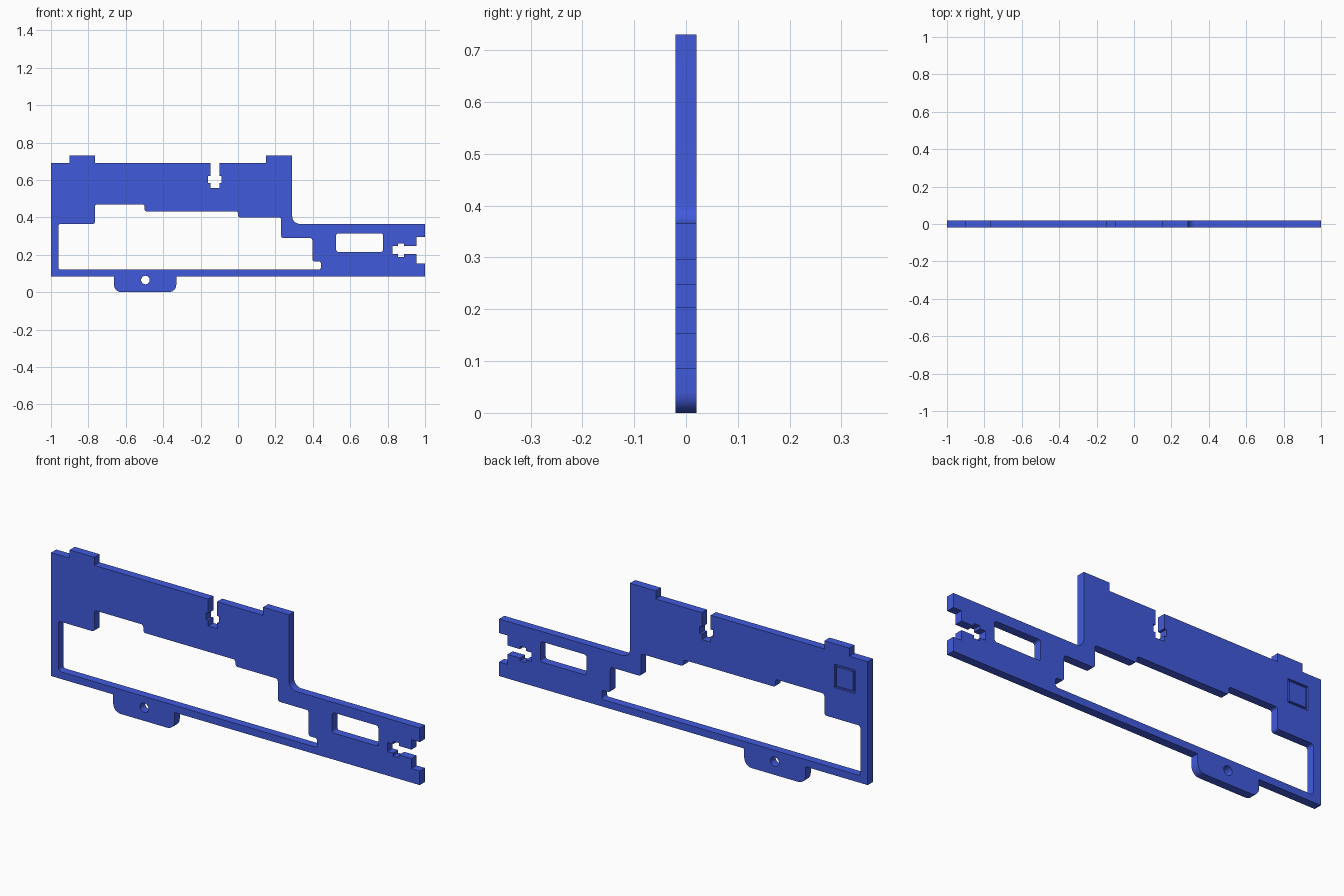
import bpy
import bmesh
from math import pi, tau, cos, sin
from mathutils import Matrix, Vector

cube = bpy.data.objects.get("Cube")
if cube:
    bpy.data.objects.remove(cube, do_unlink=True)

HALF = 0.02   # half the plate thickness
SOFT = 0.012  # small corner radius


def rounded(points, default=0.0, steps=6):
    """Replace right-angled corners by arcs; a third value overrides the radius."""
    out = []
    for i, p in enumerate(points):
        r = p[2] if len(p) > 2 else default
        c = Vector(p[:2])
        if not r:
            out.append(c)
            continue
        a = (Vector(points[i - 1][:2]) - c).normalized()
        b = (Vector(points[(i + 1) % len(points)][:2]) - c).normalized()
        centre = c + (a + b) * r
        for k in range(steps + 1):
            t = k / steps * pi / 2
            out.append(centre - b * r * cos(t) - a * r * sin(t))
    return out


def rect(x0, z0, x1, z1):
    return [(x0, z0), (x1, z0), (x1, z1), (x0, z1)]


def circle(x, z, r, n=24):
    return [(x + r * cos(tau * k / n), z + r * sin(tau * k / n)) for k in range(n)]


def notch(centre, half_profile):
    """Mirror a stepped half profile of (half width, position) about its centre."""
    return ([(centre - w, d) for w, d in half_profile]
            + [(centre + w, d) for w, d in reversed(half_profile)])


def plate(name, loops, half, y=0.0):
    """Extrude an outline with holes into an upright plate."""
    curve = bpy.data.curves.new(name, "CURVE")
    curve.dimensions = "2D"
    curve.fill_mode = "BOTH"
    curve.extrude = half
    for loop in loops:
        spline = curve.splines.new("POLY")
        spline.points.add(len(loop) - 1)
        for point, co in zip(spline.points, loop):
            point.co = (co[0], co[1], 0, 1)
        spline.use_cyclic_u = True
    source = bpy.data.objects.new(name + "_outline", curve)
    bpy.context.collection.objects.link(source)
    graph = bpy.context.evaluated_depsgraph_get()
    mesh = bpy.data.meshes.new_from_object(source.evaluated_get(graph))
    bpy.data.objects.remove(source, do_unlink=True)
    bpy.data.curves.remove(curve)
    mesh.transform(Matrix.Translation((0, y, 0)) @ Matrix.Rotation(pi / 2, 4, "X"))
    bm = bmesh.new()
    bm.from_mesh(mesh)
    bmesh.ops.remove_doubles(bm, verts=bm.verts, dist=1e-5)
    bmesh.ops.recalc_face_normals(bm, faces=bm.faces)
    bm.to_mesh(mesh)
    bm.free()
    mesh.name = name
    obj = bpy.data.objects.new(name, mesh)
    bpy.context.collection.objects.link(obj)
    return obj


# Cross-shaped slots in the top edge and the left end
top_slot = notch(-0.124, [(0.024, 0.69), (0.024, 0.62), (0.036, 0.62),
                          (0.036, 0.585), (0.024, 0.585), (0.024, 0.558)])
side_slot = [(x, z) for z, x in reversed(notch(0.225, [
    (0.071, 1), (0.071, 0.955), (0.022, 0.955), (0.022, 0.887),
    (0.036, 0.887), (0.036, 0.855), (0.022, 0.855), (0.022, 0.825)]))]

# Outer outline: top tabs, step down to the arm, bottom mounting tab
outline = rounded(
    [(-1, 0.085), (-1, 0.69), (-0.9, 0.69), (-0.9, 0.73), (-0.765, 0.73), (-0.765, 0.69)]
    + top_slot
    + [(0.15, 0.69), (0.15, 0.73), (0.29, 0.73), (0.29, 0.365, 0.04), (1, 0.365)]
    + side_slot
    + [(1, 0.085), (-0.33, 0.085), (-0.33, 0, 0.04), (-0.663, 0, 0.04), (-0.663, 0.085)])

# Stepped main opening, small window and screw hole
opening = rounded([
    (-0.96, 0.12), (-0.96, 0.365), (-0.765, 0.365), (-0.765, 0.47), (-0.5, 0.47),
    (-0.5, 0.432), (0, 0.432), (0, 0.4), (0.23, 0.4), (0.23, 0.29),
    (0.397, 0.29), (0.397, 0.165), (0.443, 0.165), (0.443, 0.12)], SOFT)
window = rounded(rect(0.525, 0.215, 0.775, 0.315), SOFT)
screw_hole = circle(-0.495, 0.065, 0.023)

panel = plate("mounting_panel", [outline, opening, window, screw_hole], HALF)

# Shallow square groove on the back
cutter = plate("groove_cutter", [rect(-0.93, 0.515, -0.82, 0.63),
                                 rect(-0.92, 0.525, -0.83, 0.62)], 0.01, HALF)
cutter.hide_render = True
groove = panel.modifiers.new("groove", "BOOLEAN")
groove.operation = "DIFFERENCE"
groove.solver = "EXACT"
groove.object = cutter
for obj in bpy.context.selected_objects:
    obj.select_set(False)
bpy.context.view_layer.objects.active = panel
panel.select_set(True)
bpy.ops.object.modifier_apply(modifier=groove.name)
bpy.data.objects.remove(cutter, do_unlink=True)
bpy.ops.object.shade_smooth_by_angle(angle=pi / 6)

# Blue finish
blue = bpy.data.materials.new("blue_plastic")
blue.use_nodes = True
colour = (0.053, 0.102, 0.716, 1)
blue.diffuse_color = colour
blue.node_tree.nodes["Principled BSDF"].inputs["Base Color"].default_value = colour
panel.data.materials.clear()
panel.data.materials.append(blue)
